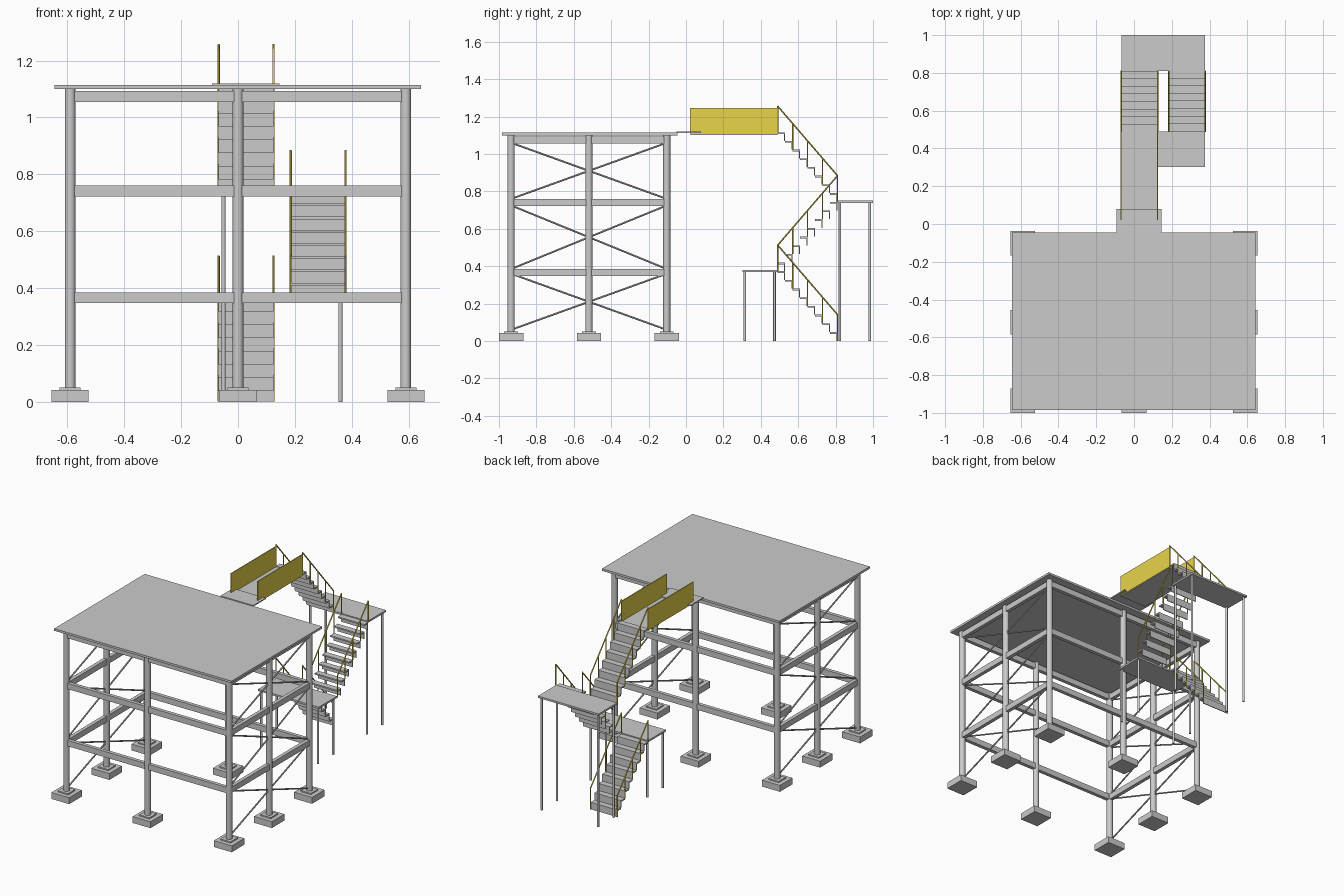
import bpy
from mathutils import Vector

if "Cube" in bpy.data.objects:
    bpy.data.objects.remove(bpy.data.objects["Cube"])

yellow = bpy.data.materials.new("safety_yellow")
yellow.diffuse_color = (0.80, 0.66, 0.07, 1)
yellow.use_nodes = True
yellow.node_tree.nodes["Principled BSDF"].inputs["Base Color"].default_value = yellow.diffuse_color


def box(name, x0, x1, y0, y1, z0, z1, mat=None):
    """Axis-aligned box from its limits."""
    v = [(x, y, z) for x in (x0, x1) for y in (y0, y1) for z in (z0, z1)]
    f = [(0, 1, 3, 2), (4, 6, 7, 5), (0, 4, 5, 1), (2, 3, 7, 6), (0, 2, 6, 4), (1, 5, 7, 3)]
    me = bpy.data.meshes.new(name)
    me.from_pydata(v, [], f)
    ob = bpy.data.objects.new(name, me)
    bpy.context.collection.objects.link(ob)
    if mat:
        me.materials.append(mat)
    return ob


def rod(name, a, b, r, sides=8, mat=None):
    """Round bar between two points."""
    a, b = Vector(a), Vector(b)
    bpy.ops.mesh.primitive_cylinder_add(vertices=sides, radius=r, depth=(b - a).length,
                                        location=(a + b) / 2)
    ob = bpy.context.object
    ob.name = name
    ob.rotation_euler = (b - a).to_track_quat('Z', 'Y').to_euler()
    bpy.ops.object.shade_smooth_by_angle()
    if mat:
        ob.data.materials.append(mat)
    return ob


# Main deck
box("deck", -0.645, 0.643, -0.985, -0.046, 1.1, 1.114)

# Columns on footings, no column in the middle of the grid
XS = (-0.59, 0.0, 0.59)
YS = (-0.935, -0.519, -0.103)
for x in XS:
    for y in YS:
        if x == 0 and y == YS[1]:
            continue
        box("footing", x - .065, x + .065, y - .065, y + .065, 0, 0.042)
        box("base_plate", x - .037, x + .037, y - .037, y + .037, 0.042, 0.05)
        rod("column", (x, y, 0.05), (x, y, 1.1), 0.019, 20)

# Perimeter beams at three levels
for z in (0.347, 0.722, 1.055):
    for y in (YS[0], YS[2]):
        box("long_beam", XS[0], XS[2], y - .012, y + .012, z, z + .038)
    for x in (XS[0], XS[2]):
        box("side_beam", x - .012, x + .012, YS[0], YS[2], z, z + .038)

# Cross bracing on both sides
for x in (XS[0], XS[2]):
    for z0, z1 in ((0.06, 0.36), (0.385, 0.725), (0.76, 1.06)):
        rod("cross_brace", (x, YS[0], z0), (x, YS[2], z1), 0.005)
        rod("cross_brace", (x, YS[0], z1), (x, YS[2], z0), 0.005)

# Bridge with solid side panels
L, R = (-0.068, 0.125), (0.185, 0.378)
box("bridge_plate", -0.092, 0.146, -0.05, 0.08, 1.113, 1.12)
box("bridge_walkway", L[0], L[1], 0.025, 0.49, 1.102, 1.112)
for x in L:
    box("bridge_side_panel", x - .003, x + .003, 0.022, 0.49, 1.106, 1.245, yellow)

# Landings with four legs each
for name, y0, y1, z in (("upper_landing", 0.81, 1.0, 0.75), ("lower_landing", 0.302, 0.49, 0.38)):
    box(name, -0.066, 0.375, y0, y1, z - .012, z)
    for x in (-0.051, 0.36):
        for y in (y0 + .013, y1 - .017):
            rod(name + "_leg", (x, y, 0), (x, y, z - .006), 0.007, 12)

# Stair flights: treads, risers, posts and sloping handrails
Y0, Y1, N, RISE, H = 0.49, 0.81, 8, 0.0465, 0.14
RUN = (Y1 - Y0) / N


def flight(name, xs, ztop, down):
    """down = +1 descends toward +y, -1 toward -y."""
    for k in range(N):
        y = Y0 + k * RUN if down > 0 else Y1 - (k + 1) * RUN
        z = ztop - k * RISE
        box(name + "_tread", xs[0], xs[1], y, y + RUN, z - .009, z)
        box(name + "_riser", xs[0], xs[1], y + RUN - .005, y + RUN, z - RISE, z)
    start, end = (Y0, Y1) if down > 0 else (Y1, Y0)
    zend = ztop - N * RISE
    for x in xs:
        rod(name + "_handrail", (x, start, ztop + H), (x, end, zend + H), 0.004, 8, yellow)
        for i in range(5):
            y = start + (end - start) * i / 4
            z = ztop + (zend - ztop) * i / 4
            rod(name + "_rail_post", (x, y, z), (x, y, z + H), 0.0035, 8, yellow)


flight("upper_flight", L, 1.116, 1)
flight("middle_flight", R, 0.744, -1)
flight("lower_flight", L, 0.373, 1)
